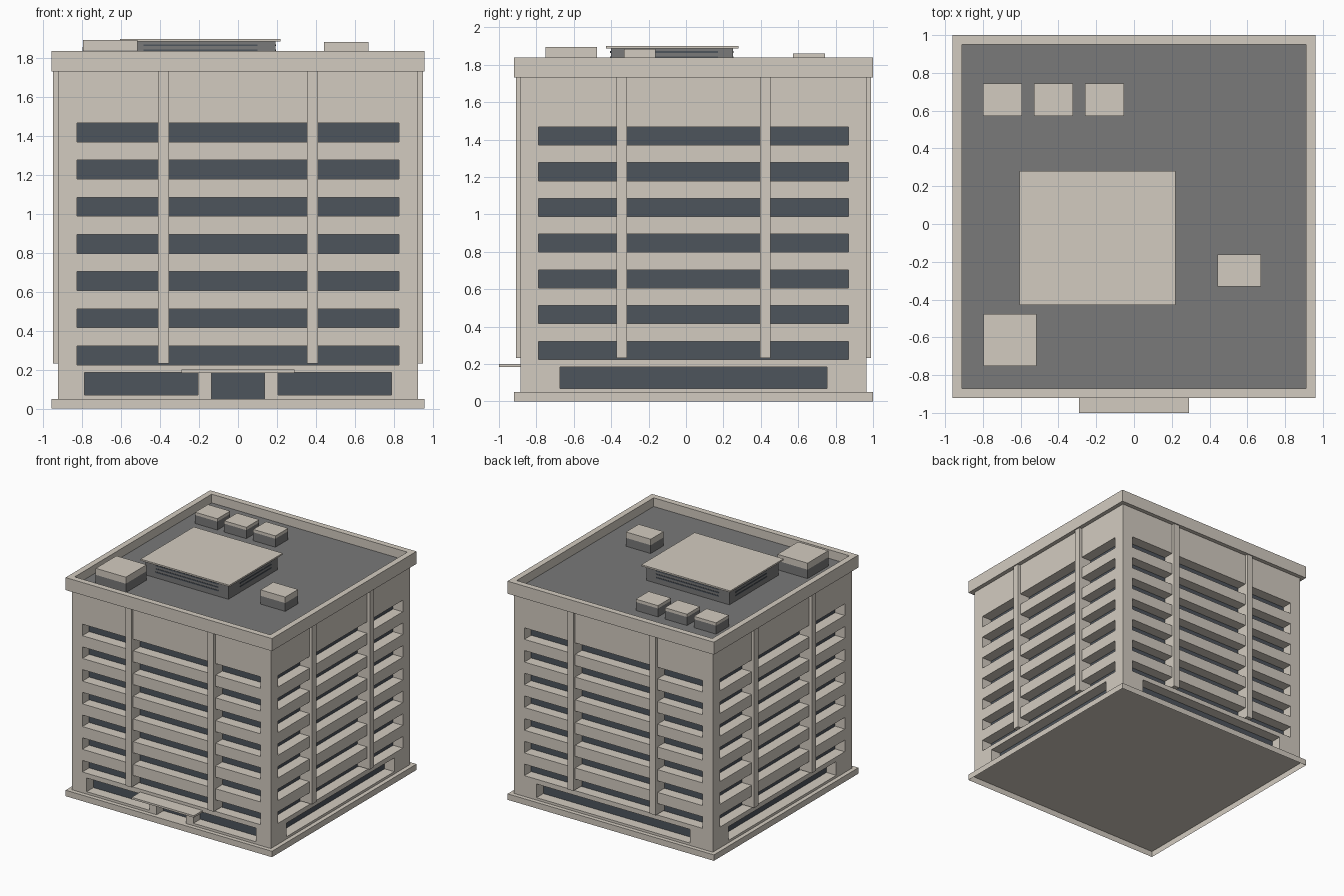
import bpy, bmesh
from mathutils import Vector

if "Cube" in bpy.data.objects:
    bpy.data.objects.remove(bpy.data.objects["Cube"])


def make_material(name, rgb):
    m = bpy.data.materials.new(name)
    m.use_nodes = True
    m.diffuse_color = (*rgb, 1)
    m.node_tree.nodes["Principled BSDF"].inputs["Base Color"].default_value = (*rgb, 1)
    return m


STONE = make_material("beige stone", (0.65, 0.60, 0.53))
GLASS = make_material("dark glass", (0.075, 0.089, 0.107))
ROOF = make_material("grey roofing", (0.192, 0.192, 0.192))

CY = 0.04                # centre of the tower in y
HX, HY = 0.925, 0.925    # half sizes of the tower
DEPTH = 0.09             # window recess


def add_box(bm, x, y, z):
    verts = bmesh.ops.create_cube(bm, size=1)["verts"]
    for v in verts:
        v.co = Vector(r[0] if c < 0 else r[1] for c, r in zip(v.co, (x, y, z)))


def finish(name, bm, *materials):
    mesh = bpy.data.meshes.new(name)
    bm.to_mesh(mesh)
    bm.free()
    for m in materials:
        mesh.materials.append(m)
    ob = bpy.data.objects.new(name, mesh)
    bpy.context.collection.objects.link(ob)
    return ob


def box(name, x, y, z, material=STONE):
    bm = bmesh.new()
    add_box(bm, x, y, z)
    return finish(name, bm, material)


def wall_box(bm, side, span, z, inner, outer):
    """Box on one wall, from inner to outer distance relative to the wall face."""
    if side in ("front", "back"):
        s = -1 if side == "front" else 1
        y = sorted((CY + s * (HY + inner), CY + s * (HY + outer)))
        add_box(bm, span, y, z)
    else:
        s = -1 if side == "left" else 1
        x = sorted((s * (HX + inner), s * (HX + outer)))
        add_box(bm, x, (span[0] + CY, span[1] + CY), z)


SIDES = ("front", "back", "left", "right")

# Cutter for every window band and the entrance
bm = bmesh.new()
for side in SIDES:
    for floor in range(7):
        z = 0.225 + 0.191 * floor
        wall_box(bm, side, (-0.828, 0.828), (z, z + 0.097), -DEPTH, 0.05)
    if side == "front":
        ground = [(-0.788, -0.205), (0.205, 0.788)]
        wall_box(bm, side, (-0.137, 0.137), (0.04, 0.187), -DEPTH, 0.05)
    else:
        ground = [(-0.715, 0.715)]
    for span in ground:
        wall_box(bm, side, span, (0.07, 0.185), -DEPTH, 0.05)
cutter = finish("window_cutter", bm)
cutter.hide_render = True

# Tower walls with recessed glazing
tower = box("tower_walls", (-HX, HX), (CY - HY, CY + HY), (0.05, 1.75))
tower.data.materials.append(GLASS)
cut = tower.modifiers.new("windows", "BOOLEAN")
cut.operation = "DIFFERENCE"
cut.solver = "EXACT"
cut.object = cutter
bpy.context.view_layer.objects.active = tower
bpy.ops.object.modifier_apply(modifier=cut.name)
bpy.data.objects.remove(cutter)
for p in tower.data.polygons:
    n, c = p.normal, p.center
    on_x = abs(n.x) > 0.9 and abs(abs(c.x) - (HX - DEPTH)) < 0.002
    on_y = abs(n.y) > 0.9 and abs(abs(c.y - CY) - (HY - DEPTH)) < 0.002
    p.material_index = 1 if on_x or on_y else 0

# Vertical piers
for side in SIDES:
    bm = bmesh.new()
    for c in (-0.383, 0.383):
        wall_box(bm, side, (c - 0.028, c + 0.028), (0.232, 1.74), -DEPTH - 0.01, 0.025)
    finish(side + "_piers", bm, STONE)

# Plinth, open underneath
bm = bmesh.new()
add_box(bm, (-0.96, 0.96), (-0.92, 1.0), (0, 0.05))
bottom = min(bm.faces, key=lambda f: f.calc_center_median().z)
bmesh.ops.delete(bm, geom=[bottom], context="FACES_ONLY")
finish("plinth", bm, STONE)

# Entrance canopy
box("entrance_canopy", (-0.29, 0.29), (-1.0, -0.87), (0.184, 0.2))

# Roof slab with parapet and sunken deck
bm = bmesh.new()
add_box(bm, (-0.96, 0.96), (-0.92, 1.0), (1.733, 1.838))
bm.normal_update()
deck = max(bm.faces, key=lambda f: f.calc_center_median().z)
bmesh.ops.inset_individual(bm, faces=[deck], thickness=0.05, use_even_offset=True)
deck = bmesh.ops.extrude_discrete_faces(bm, faces=[deck])["faces"][0]
deck.material_index = 1
bmesh.ops.translate(bm, verts=deck.verts[:], vec=(0, 0, -0.073))
finish("roof_slab", bm, STONE, ROOF)


# Rooftop units: grey housing with a stone cap
def roof_unit(name, x, y, split, top):
    box(name + "_housing", x, y, (1.76, split), ROOF)
    box(name + "_cap", x, y, (split, top))


for i, x in enumerate((-0.8, -0.53, -0.26)):
    roof_unit("rear_unit_%d" % (i + 1), (x, x + 0.207), (0.573, 0.743), 1.836, 1.86)
roof_unit("corner_unit", (-0.797, -0.517), (-0.752, -0.477), 1.84, 1.895)
roof_unit("side_unit", (0.442, 0.672), (-0.332, -0.162), 1.835, 1.885)

# Plant room with overhanging lid and louvres
box("plant_room", (-0.58, 0.192), (-0.402, 0.252), (1.76, 1.887), ROOF)
box("plant_room_lid", (-0.607, 0.219), (-0.428, 0.28), (1.887, 1.9))
bm = bmesh.new()
for z in (1.807, 1.835, 1.863):
    add_box(bm, (-0.485, 0.1), (-0.405, 0.255), (z, z + 0.01))
    add_box(bm, (-0.583, 0.195), (-0.245, 0.095 + 0.075), (z, z + 0.01))
finish("plant_room_louvres", bm, GLASS)
